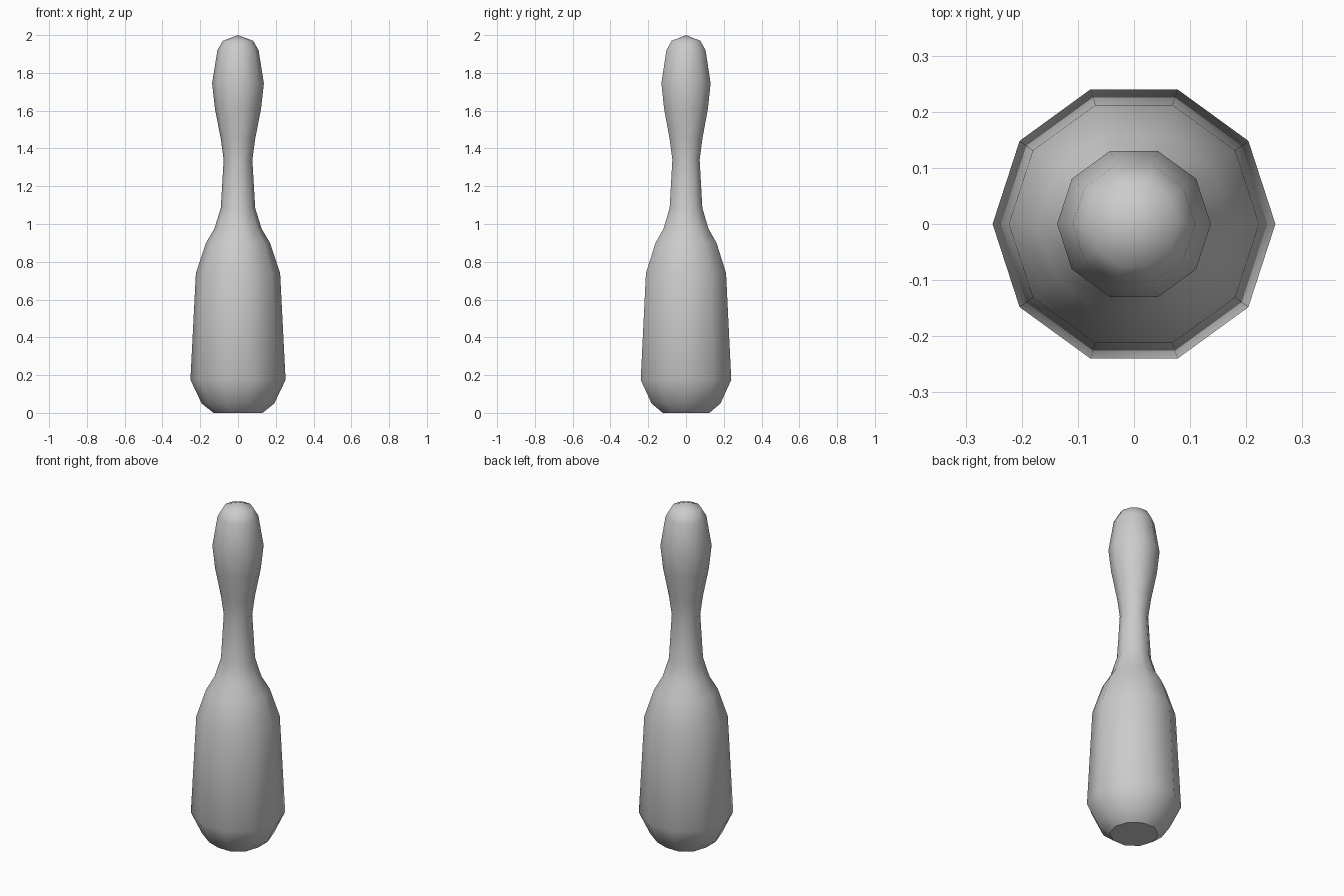
import bpy, bmesh
from math import cos, sin, pi

if "Cube" in bpy.data.objects:
    bpy.data.objects.remove(bpy.data.objects["Cube"])

SIDES = 10
# Profile (radius, height) from the foot to just below the tip
PROFILE = [(0.13, 0.0), (0.192, 0.05), (0.252, 0.175), (0.223, 0.74),
           (0.17, 0.90), (0.125, 0.975), (0.091, 1.085), (0.076, 1.34),
           (0.091, 1.45), (0.122, 1.61), (0.137, 1.745), (0.109, 1.92),
           (0.08, 1.97)]

bm = bmesh.new()
rings = [[bm.verts.new((r * cos(2 * pi * i / SIDES), r * sin(2 * pi * i / SIDES), z))
          for i in range(SIDES)] for r, z in PROFILE]

# Side walls
for low, high in zip(rings, rings[1:]):
    for i in range(SIDES):
        j = (i + 1) % SIDES
        bm.faces.new((low[i], low[j], high[j], high[i])).smooth = True

# Rounded tip
tip = bm.verts.new((0, 0, 2.0))
for i in range(SIDES):
    bm.faces.new((rings[-1][i], rings[-1][(i + 1) % SIDES], tip)).smooth = True

# Flat foot with a crisp rim
foot = bm.faces.new(rings[0][::-1])
for edge in foot.edges:
    edge.smooth = False

mesh = bpy.data.meshes.new("pin_body")
bm.to_mesh(mesh)
bm.free()
bpy.context.collection.objects.link(bpy.data.objects.new("pin_body", mesh))
